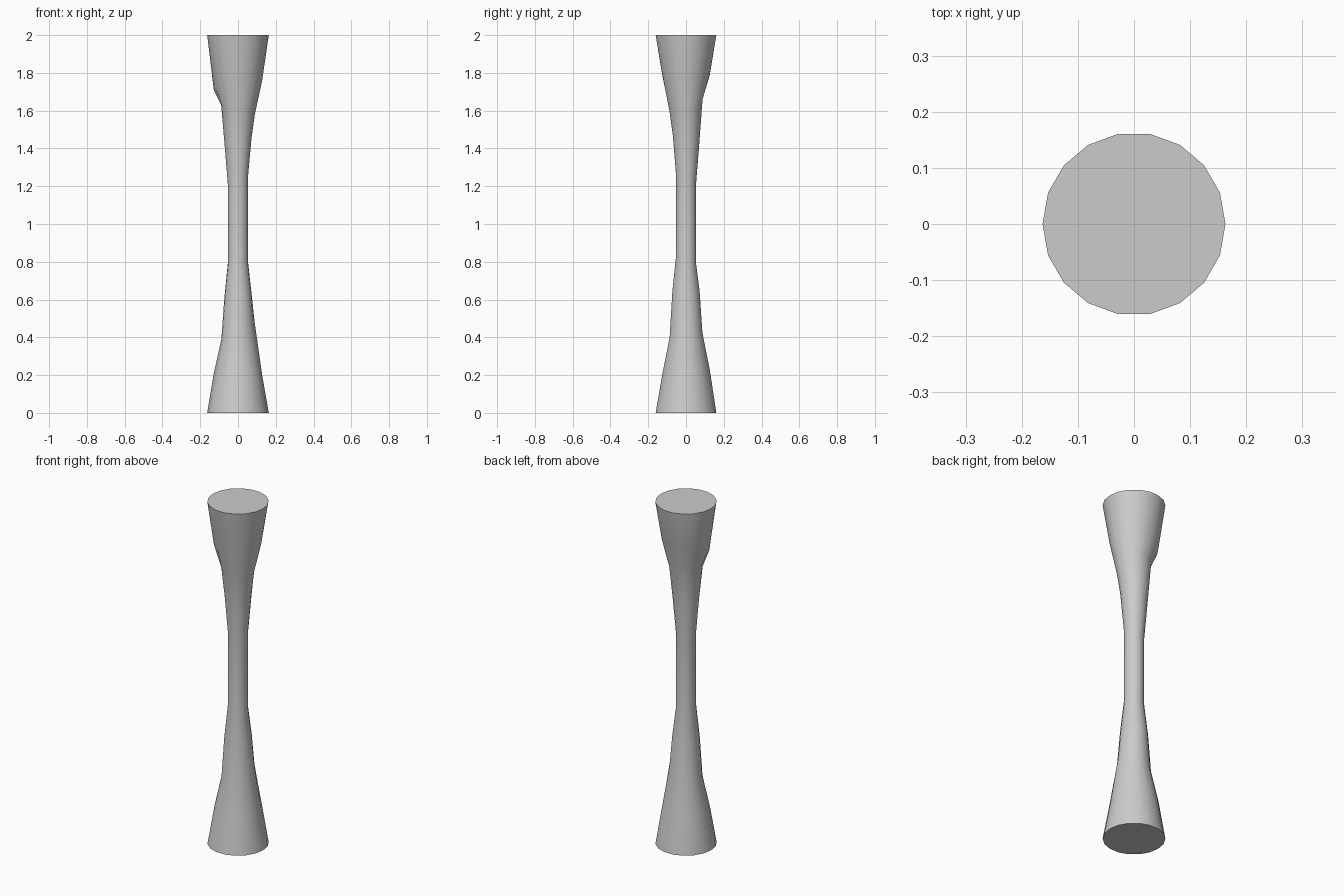
import bpy
import bmesh
import math

cube = bpy.data.objects.get("Cube")
if cube:
    bpy.data.objects.remove(cube, do_unlink=True)

SIDES = 18

# Each ring: radius, then its height on the +x, +y, -x and -y sides
RINGS = [
    (0.163, (0, 0, 0, 0)),
    (0.128, (0.20, 0.23, 0.21, 0.20)),
    (0.088, (0.48, 0.42, 0.39, 0.39)),
    (0.073, (0.62, 0.65, 0.60, 0.65)),
    (0.053, (0.80, 0.80, 0.80, 0.84)),
    (0.053, (1.25, 1.20, 1.20, 1.26)),
    (0.071, (1.45, 1.42, 1.42, 1.48)),
    (0.089, (1.58, 1.67, 1.63, 1.60)),
    (0.128, (1.76, 1.80, 1.71, 1.80)),
    (0.163, (2, 2, 2, 2)),
]


def height_at(heights, turn):
    """Blend the four side heights around the ring."""
    i = int(turn * 4)
    f = turn * 4 - i
    return heights[i % 4] * (1 - f) + heights[(i + 1) % 4] * f


# Hand-shaped waisted column
bm = bmesh.new()
loops = []
for radius, heights in RINGS:
    loop = []
    for k in range(SIDES):
        a = math.tau * k / SIDES
        loop.append(bm.verts.new((radius * math.cos(a), radius * math.sin(a),
                                  height_at(heights, k / SIDES))))
    loops.append(loop)

for low, high in zip(loops, loops[1:]):
    for k in range(SIDES):
        n = (k + 1) % SIDES
        bm.faces.new((low[k], low[n], high[n], high[k]))

# Flat end caps
bm.faces.new(loops[0][::-1])
bm.faces.new(loops[-1])

mesh = bpy.data.meshes.new("waisted_column")
bm.to_mesh(mesh)
bm.free()
column = bpy.data.objects.new("waisted_column", mesh)
bpy.context.collection.objects.link(column)

# Plain light grey
grey = bpy.data.materials.new("light_grey")
grey.use_nodes = True
colour = (0.6, 0.6, 0.6, 1)
grey.diffuse_color = colour
grey.node_tree.nodes["Principled BSDF"].inputs["Base Color"].default_value = colour
mesh.materials.append(grey)

# Smooth sides, sharp rims
bpy.ops.object.select_all(action="DESELECT")
column.select_set(True)
bpy.context.view_layer.objects.active = column
bpy.ops.object.shade_smooth_by_angle(angle=math.radians(40))
